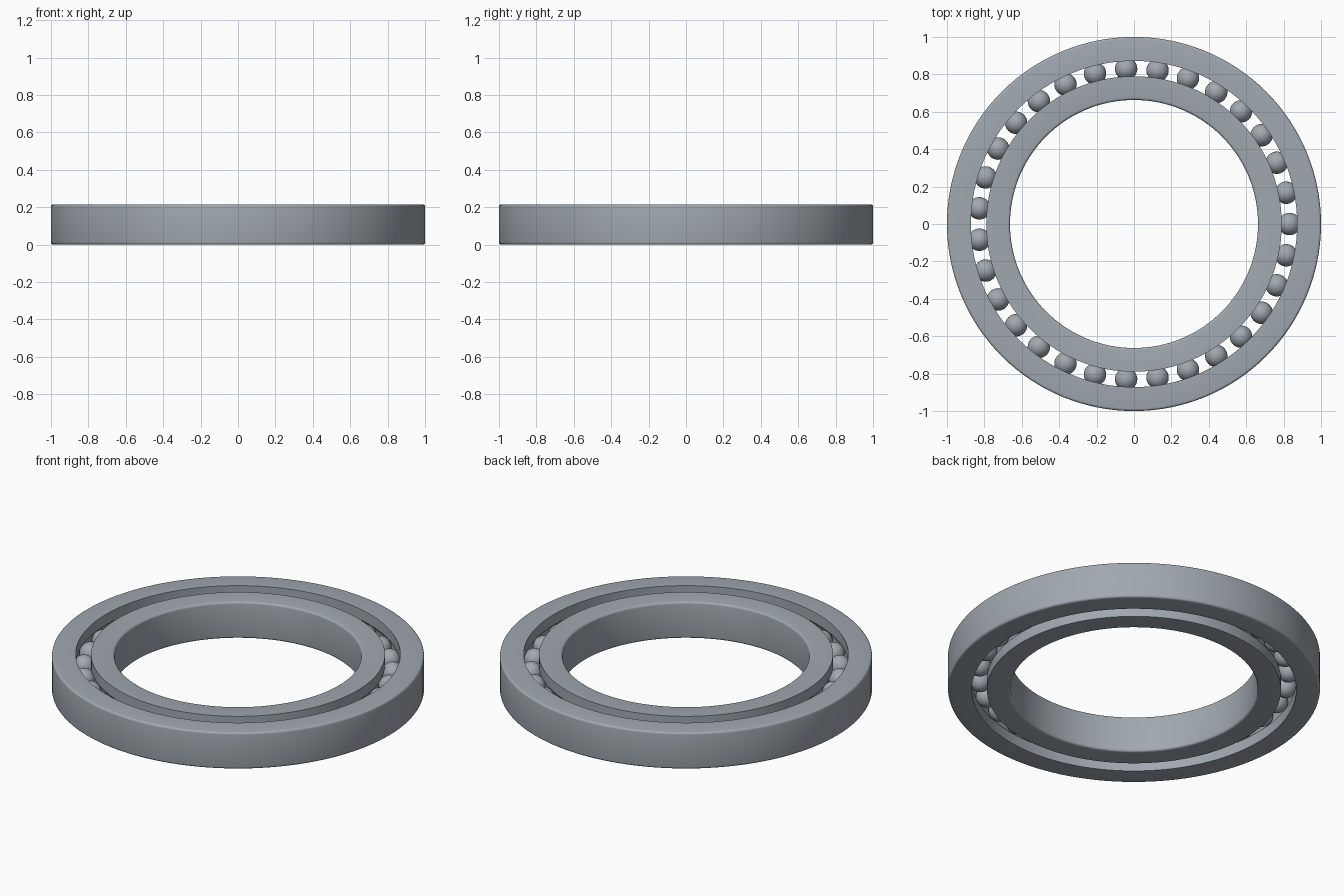
import bpy
import bmesh
from math import sin, cos, pi, acos, radians
from mathutils import Vector

cube = bpy.data.objects.get("Cube")
if cube:
    bpy.data.objects.remove(cube)

HEIGHT = 0.216
MID = HEIGHT / 2
OUTER_R, BORE_R = 1.0, 0.663
GAP_OUT, GAP_IN = 0.872, 0.79
PITCH = (GAP_OUT + GAP_IN) / 2
BALL_R, GROOVE_R = 0.06, 0.061
FILLET = 0.013
BALLS = 31
SEGMENTS = 128

steel = bpy.data.materials.new("steel grey")
steel.use_nodes = True
colour = (0.35, 0.39, 0.43, 1)
steel.diffuse_color = colour
bsdf = next(n for n in steel.node_tree.nodes if n.type == "BSDF_PRINCIPLED")
bsdf.inputs["Base Color"].default_value = colour


def finish(name, bm):
    bmesh.ops.recalc_face_normals(bm, faces=bm.faces)
    mesh = bpy.data.meshes.new(name)
    bm.to_mesh(mesh)
    bm.free()
    mesh.materials.append(steel)
    obj = bpy.data.objects.new(name, mesh)
    bpy.context.collection.objects.link(obj)
    bpy.ops.object.select_all(action="DESELECT")
    obj.select_set(True)
    bpy.context.view_layer.objects.active = obj
    bpy.ops.object.shade_smooth_by_angle(angle=radians(29))
    return obj


def race_profile(rim, gap, side):
    """Closed section: side is +1 for the outer race, -1 for the inner one."""
    pts = []
    # rounded rim corners, bottom then top
    for z, up in ((FILLET, -1), (HEIGHT - FILLET, 1)):
        arc = [(rim - side * FILLET * (1 - cos(a)), z + up * FILLET * sin(a))
               for a in (i * pi / 8 for i in range(5))]
        pts += arc if up > 0 else arc[::-1]
    # gap wall with the ball groove, top to bottom
    pts.append((gap, HEIGHT))
    half = acos((abs(gap - PITCH)) / GROOVE_R)
    for i in range(13):
        a = half * (1 - i / 6)
        pts.append((PITCH + side * GROOVE_R * cos(a), MID + GROOVE_R * sin(a)))
    pts.append((gap, 0))
    return pts


def race(name, rim, gap, side):
    bm = bmesh.new()
    verts = [bm.verts.new((r, 0, z)) for r, z in race_profile(rim, gap, side)]
    edges = [bm.edges.new((v, verts[i - 1])) for i, v in enumerate(verts)]
    bmesh.ops.spin(bm, geom=verts + edges, cent=(0, 0, 0), axis=(0, 0, 1),
                   angle=2 * pi, steps=SEGMENTS, use_merge=True)
    bmesh.ops.remove_doubles(bm, verts=bm.verts, dist=1e-5)
    return finish(name, bm)


# Races
race("outer_race", OUTER_R, GAP_OUT, 1)
race("inner_race", BORE_R, GAP_IN, -1)

# Rolling balls
bm = bmesh.new()
bmesh.ops.create_uvsphere(bm, u_segments=32, v_segments=20, radius=BALL_R)
first = finish("ball", bm)
for i in range(BALLS):
    ball = first if i == 0 else first.copy()
    if i:
        bpy.context.collection.objects.link(ball)
        ball.name = f"ball_{i + 1}"
    a = 2 * pi * i / BALLS
    ball.location = Vector((PITCH * cos(a), PITCH * sin(a), MID))
